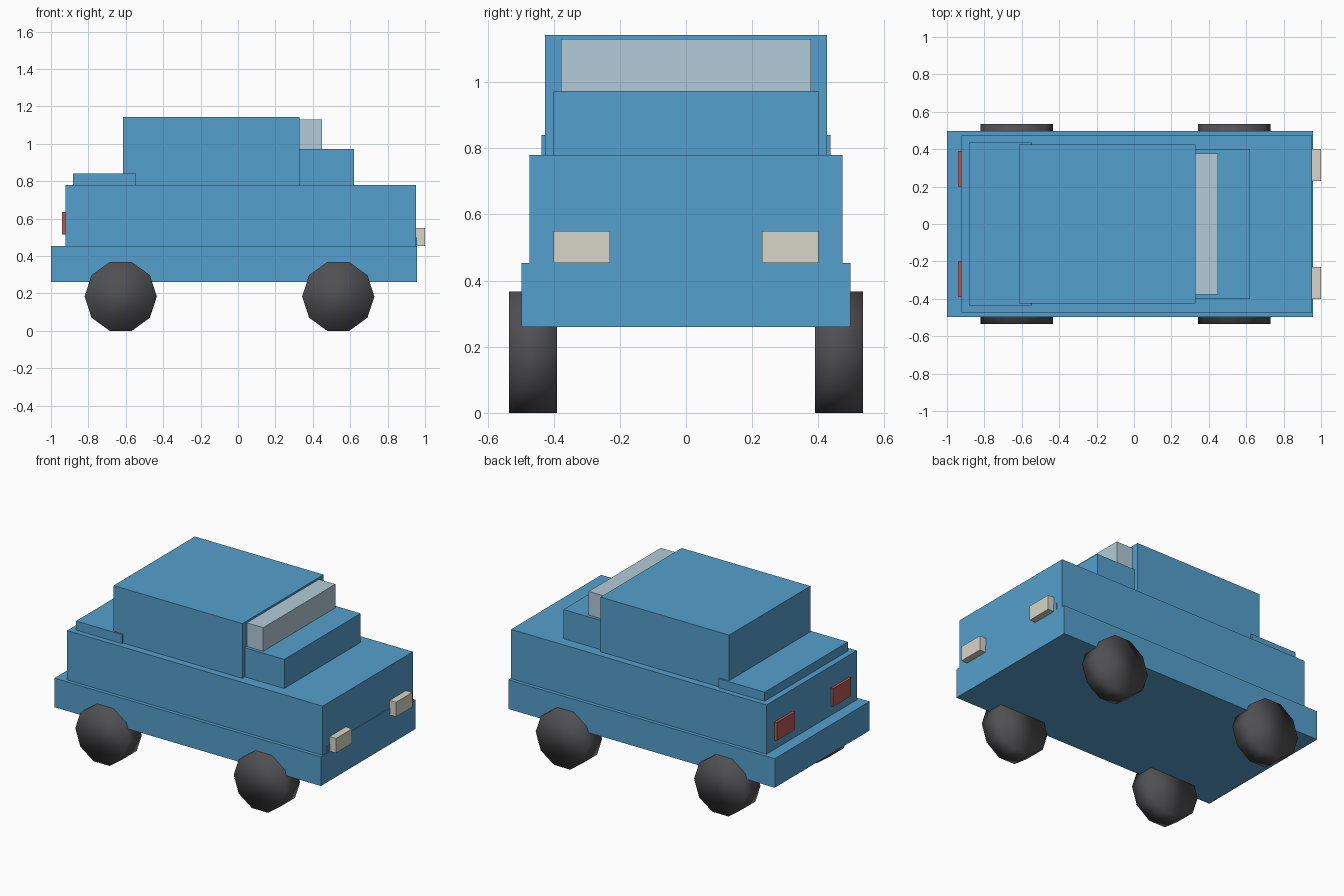
import bpy
import math

if "Cube" in bpy.data.objects:
    bpy.data.objects.remove(bpy.data.objects["Cube"])


def material(name, color):
    m = bpy.data.materials.new(name)
    m.diffuse_color = (*color, 1)
    m.use_nodes = True
    m.node_tree.nodes["Principled BSDF"].inputs["Base Color"].default_value = m.diffuse_color
    return m


BLUE = material("blue_paint", (0.09, 0.35, 0.61))
GLASS = material("pale_glass", (0.45, 0.60, 0.69))
RUBBER = material("dark_rubber", (0.08, 0.08, 0.085))
CREAM = material("headlight_cream", (0.69, 0.67, 0.57))
RED = material("tail_light_red", (0.48, 0.10, 0.10))


def box(name, x, y, z, mat):
    """Box given as (min, max) ranges on each axis."""
    bpy.ops.mesh.primitive_cube_add(size=1, location=[sum(r) / 2 for r in (x, y, z)])
    o = bpy.context.object
    o.name = name
    o.scale = [r[1] - r[0] for r in (x, y, z)]
    bpy.ops.object.transform_apply(location=False, rotation=False, scale=True)
    o.data.materials.append(mat)
    return o


def body_box(name, x, half_width, z, mat=BLUE):
    return box(name, x, (-half_width, half_width), z, mat)


# Stacked body
body_box("lower_body", (-1.0, 0.957), 0.497, (0.26, 0.453))
body_box("upper_body", (-0.923, 0.953), 0.473, (0.453, 0.78))
body_box("front_panel", (0.90, 0.957), 0.425, (0.40, 0.50))
body_box("cabin", (-0.615, 0.33), 0.426, (0.78, 1.143))
body_box("cowl", (0.33, 0.62), 0.40, (0.78, 0.973))
body_box("windscreen", (0.33, 0.45), 0.378, (0.973, 1.13), GLASS)
body_box("rear_deck", (-0.883, -0.545), 0.437, (0.78, 0.84))

# Lights and wheels, mirrored left and right
for side, s in (("right", -1), ("left", 1)):
    box(f"headlight_{side}", (0.953, 1.0), sorted((s * 0.23, s * 0.40)), (0.453, 0.55), CREAM)
    box(f"tail_light_{side}", (-0.94, -0.923), sorted((s * 0.20, s * 0.39)), (0.515, 0.635), RED)
    for end, x in (("rear", -0.627), ("front", 0.536)):
        # Ten-sided wheel, flat at the bottom, smooth all over
        bpy.ops.mesh.primitive_cylinder_add(
            vertices=10, radius=0.193, depth=0.145,
            location=(x, s * 0.4625, 0.1836), rotation=(math.pi / 2, 0, math.pi / 2 * 0))
        wheel = bpy.context.object
        wheel.name = f"wheel_{end}_{side}"
        # Turn about the axle so that a flat touches the ground
        wheel.rotation_euler = (math.pi / 2, math.radians(18), 0)
        bpy.ops.object.transform_apply(location=False, rotation=True, scale=False)
        bpy.ops.object.shade_smooth()
        wheel.data.materials.append(RUBBER)
